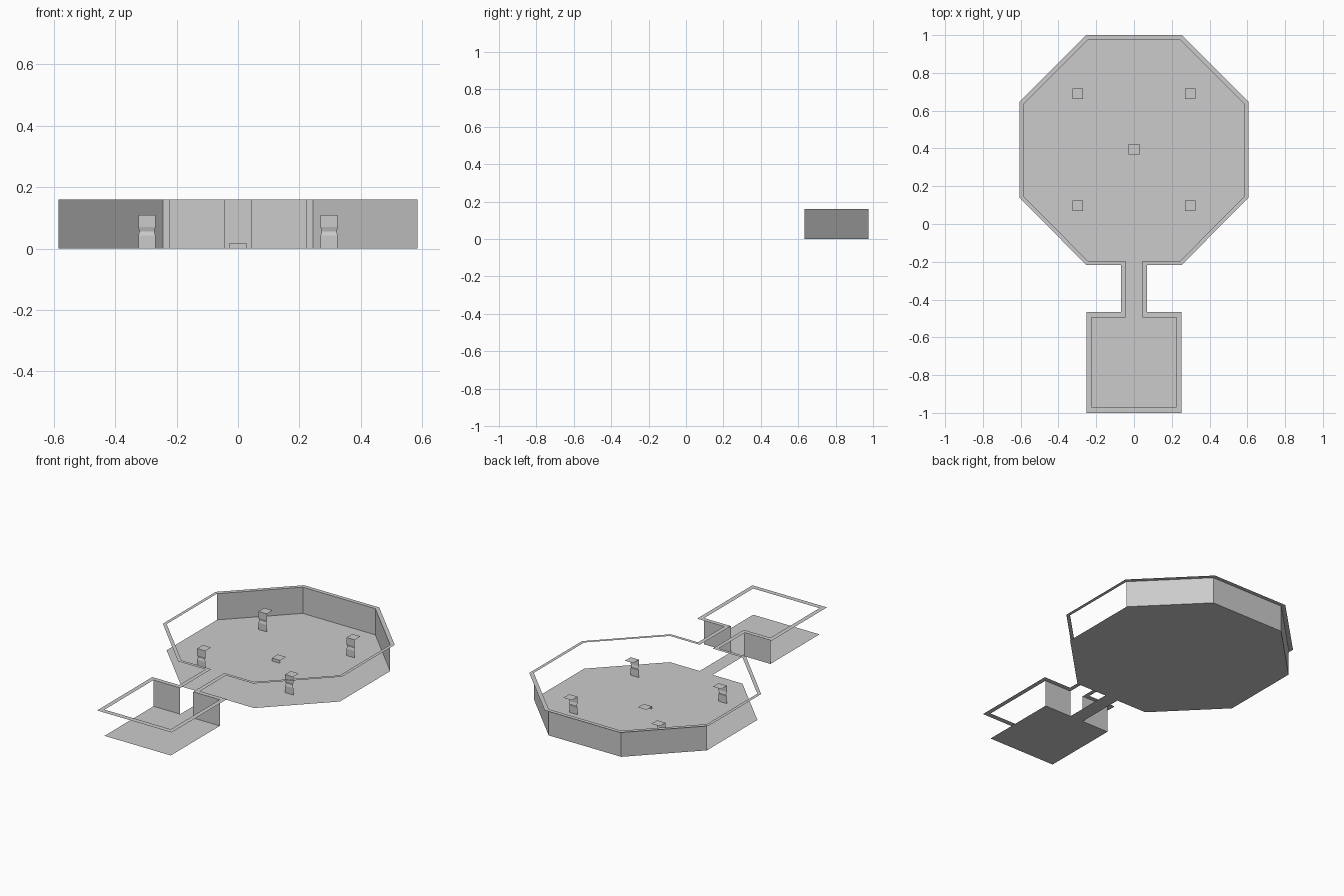
import bpy

if "Cube" in bpy.data.objects:
    bpy.data.objects.remove(bpy.data.objects["Cube"])

H = 0.16  # wall height

# right half outlines, from the back round to the front, mirrored for the left
INNER = [(0.245, 0.975), (0.585, 0.633), (0.585, 0.147), (0.245, -0.195),
         (0.044, -0.195), (0.044, -0.495), (0.224, -0.495), (0.224, -0.968)]
OUTER = [(0.254, 1.0), (0.605, 0.648), (0.605, 0.139), (0.254, -0.216),
         (0.07, -0.216), (0.07, -0.467), (0.252, -0.467), (0.252, -1.0)]


def mirrored(half):
    return half + [(-x, y) for x, y in reversed(half)]


def make(name, verts, faces):
    me = bpy.data.meshes.new(name)
    me.from_pydata(verts, [], faces)
    me.update()
    ob = bpy.data.objects.new(name, me)
    bpy.context.collection.objects.link(ob)
    return ob


inner, outer = mirrored(INNER), mirrored(OUTER)
n = len(inner)

# floor, split into convex pieces: octagon hall, corridor, entrance room
I = INNER
floor_faces = [[0, 15, 14, 13, 12, 11, 4, 3, 2, 1],
               [4, 11, 10, 5], [5, 10, 9, 8, 7, 6]]
make("floor", [(x, y, 0) for x, y in inner], floor_faces)

# flat rim running along the top of the walls
make("wall_top_rim", [(x, y, H) for x, y in inner + outer],
     [[i, n + i, n + (i + 1) % n, (i + 1) % n][::-1] for i in range(n)])


# single-sided wall panels facing the front
def wall(name, a, b):
    make(name, [(*a, 0), (*b, 0), (*b, H), (*a, H)], [(0, 1, 2, 3)])


wall("hall_back_wall", (-I[0][0], I[0][1]), I[0])
for side, s in (("right", 1), ("left", -1)):
    for label, p, q in (("hall_diagonal_wall", I[0], I[1]),
                        ("entrance_back_wall", I[5], I[6])):
        ends = sorted([(s * p[0], p[1]), (s * q[0], q[1])])
        wall(f"{side}_{label}", *ends)


# pillar: square cap with a pinched front panel
def pillar(name, cx, cy, profile):
    verts, faces = [], []
    for r, z in profile:
        verts += [(cx - r, cy - r, z), (cx + r, cy - r, z)]
    for k in range(len(profile) - 1):
        a = 2 * k
        faces.append((a, a + 1, a + 3, a + 2))
    r, z = profile[-1]
    m = len(verts)
    verts += [(cx + r, cy + r, z), (cx - r, cy + r, z)]
    faces.append((m - 2, m - 1, m, m + 1))
    make(name, verts, faces)


TALL = [(0.028, 0), (0.028, 0.042), (0.024, 0.056), (0.028, 0.07), (0.028, 0.11)]
for side, x in (("left", -0.297), ("right", 0.297)):
    for end, y in (("front", 0.097), ("back", 0.69)):
        pillar(f"{end}_{side}_pillar", x, y, TALL)
pillar("centre_plinth", 0, 0.395, [(0.028, 0), (0.028, 0.018)])
